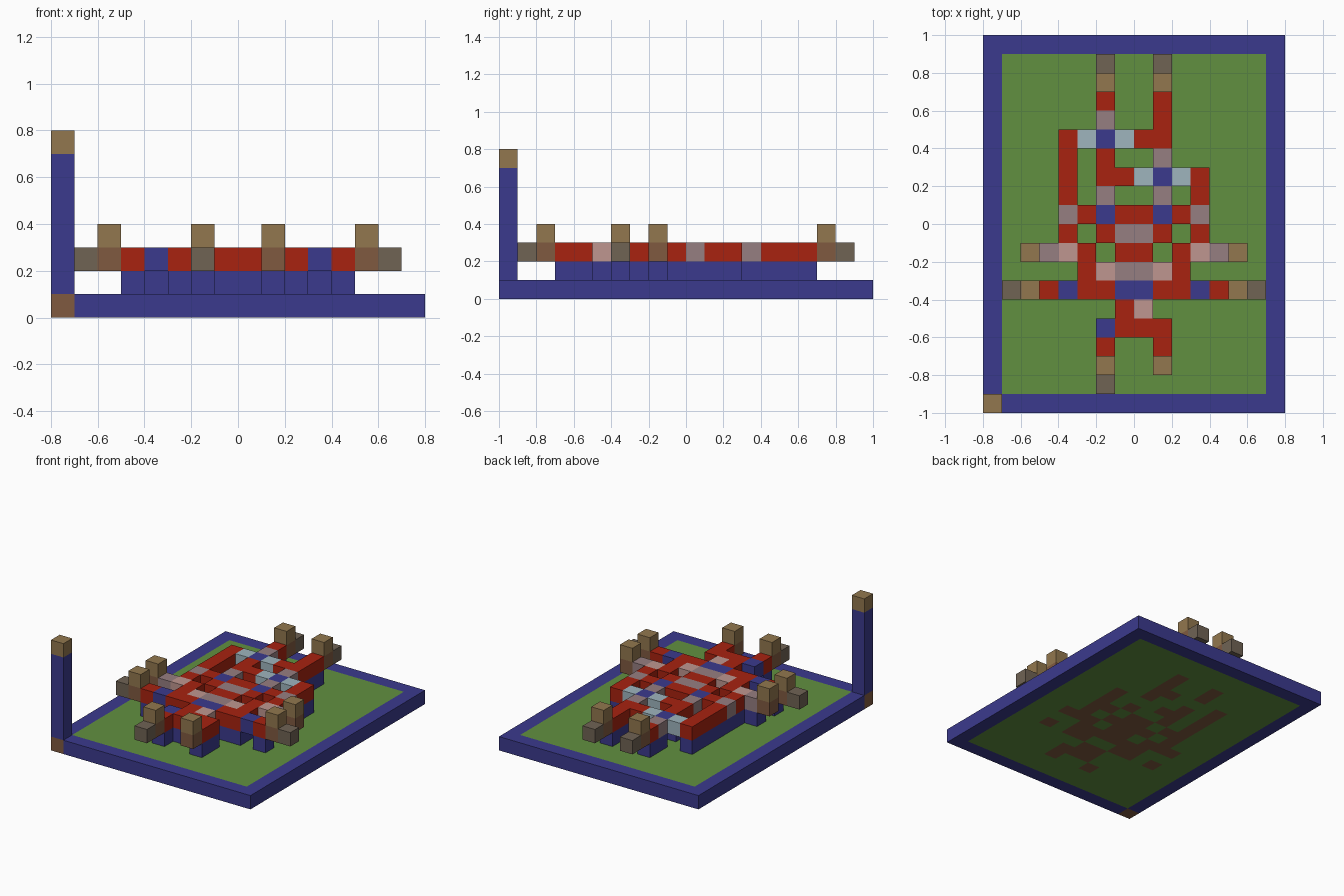
import bpy
import bmesh
from mathutils import Vector

if "Cube" in bpy.data.objects:
    bpy.data.objects.remove(bpy.data.objects["Cube"], do_unlink=True)

CELL = 0.1


def linear(c):
    c /= 255
    return c / 12.92 if c <= 0.04045 else ((c + 0.055) / 1.055) ** 2.4


def material(name, hexcode):
    mat = bpy.data.materials.new(name)
    mat.use_nodes = True
    rgba = [linear(v) for v in bytes.fromhex(hexcode)] + [1]
    mat.diffuse_color = rgba
    mat.node_tree.nodes["Principled BSDF"].inputs["Base Color"].default_value = rgba
    return mat


BLUE = material("deep blue", "3b3a8d")
RED = material("brick red", "a82210")
GREEN = material("grass green", "619040")
WOOD = material("wood brown", "805a40")
TAN = material("tan", "92774e")
GREY = material("grey brown", "706354")
MAUVE = material("mauve", "967e81")
PINK = material("dusty pink", "bf9690")
PALE = material("pale blue", "9fb5be")

# Every block is stored as grid position -> (part, material)
blocks = {}


def fill(part, mat, x, y, z, mirror=False):
    """Fill inclusive block ranges, optionally on both sides of x = 0."""
    for i in range(x[0], x[1] + 1):
        for j in range(y[0], y[1] + 1):
            for k in range(z[0], z[1] + 1):
                blocks[i, j, k] = (part, mat)
                if mirror:
                    blocks[-1 - i, j, k] = (part, mat)


def bars(part, runs, mirror=False):
    """Red bars of the body layer, each given by its x and y range."""
    for x0, x1, y0, y1 in runs:
        fill(part, RED, (x0, x1), (y0, y1), (2, 2), mirror)


def spots(part, mat, places, mirror=False):
    """Single coloured blocks of the body layer."""
    for i, j in places:
        fill(part, mat, (i, i), (j, j), (2, 2), mirror)


# Tray: blue rim around a green floor
fill("tray_rim", BLUE, (-8, 7), (-10, 9), (0, 0))
fill("floor", GREEN, (-7, 6), (-9, 8), (0, 0))

# Torso: mirrored bars with coloured blocks set into them
bars("torso", [(0, 3, 0, 0), (3, 3, -1, -1), (1, 1, -1, -1), (0, 0, -3, -1),
               (0, 2, -3, -3), (2, 2, -4, -2)], mirror=True)
spots("torso", MAUVE, [(3, 0), (0, -1), (0, -3)], mirror=True)
spots("torso", PINK, [(1, -3)], mirror=True)
spots("torso", BLUE, [(1, 0)], mirror=True)

# Side limbs
bars("side_limbs", [(3, 4, -2, -2), (0, 4, -4, -4)], mirror=True)
spots("side_limbs", MAUVE, [(4, -2)], mirror=True)
spots("side_limbs", PINK, [(3, -2)], mirror=True)
spots("side_limbs", BLUE, [(3, -4), (0, -4)], mirror=True)

# Front limbs, joined by a neck
bars("front_limbs", [(-1, 0, -5, -5), (-2, 1, -6, -6)])
bars("front_limbs", [(1, 1, -7, -7)], mirror=True)
spots("front_limbs", PINK, [(0, -5)])
spots("front_limbs", BLUE, [(-2, -6)])

# Back limbs: mirrored ends, then the uneven circuits leading to them
bars("back_limbs", [(1, 1, 5, 6)], mirror=True)
bars("right_circuit", [(-4, -4, 1, 4), (-2, -2, 1, 4), (-1, -1, 2, 2)])
bars("left_circuit", [(0, 1, 4, 4), (1, 1, 1, 3), (3, 3, 1, 2)])
spots("back_limbs", MAUVE, [(-2, 5)])
spots("right_circuit", MAUVE, [(-2, 1)])
spots("left_circuit", MAUVE, [(1, 3), (1, 1)])
spots("right_circuit", PALE, [(-3, 4), (-1, 4)])
spots("left_circuit", PALE, [(0, 2), (2, 2)])
spots("right_circuit", BLUE, [(-2, 4)])
spots("left_circuit", BLUE, [(1, 2)])

# Supports and wooden footings below the red, mauve and pink blocks
for (i, j, k), (part, mat) in list(blocks.items()):
    if k == 2 and mat in (RED, MAUVE, PINK):
        fill("supports", BLUE, (i, i), (j, j), (1, 1))
        fill("footings", WOOD, (i, i), (j, j), (0, 0))

# Limb ends: wooden ankle, raised tan knob and grey toes
for i, j in [(1, 7), (5, -2), (5, -4), (1, -8)]:
    spots("ankles", WOOD, [(i, j)], mirror=True)
    fill("knobs", TAN, (i, i), (j, j), (3, 3), mirror=True)
spots("toes", GREY, [(1, 8), (6, -4)], mirror=True)
spots("toes", GREY, [(-2, -9)])

# Corner post with wooden foot and tan cap
for part, mat, z in [("post_foot", WOOD, (0, 0)), ("post", BLUE, (1, 6)),
                     ("post_cap", TAN, (7, 7))]:
    fill(part, mat, (-8, -8), (-10, -10), z)


def build(part):
    """Make one object from the exposed faces of a part's blocks."""
    mesh = bpy.data.meshes.new(part)
    cells = {p: mat for p, (name, mat) in blocks.items() if name == part}
    palette = list(dict.fromkeys(cells.values()))
    for mat in palette:
        mesh.materials.append(mat)
    bm = bmesh.new()
    for pos, mat in cells.items():
        middle = Vector(pos) + Vector((0.5, 0.5, 0.5))
        for axis in range(3):
            for sign in (-1, 1):
                n = Vector((0, 0, 0))
                n[axis] = sign
                if tuple(int(a + b) for a, b in zip(pos, n)) in blocks:
                    continue
                u = Vector((0, 0, 0))
                u[(axis + 1) % 3] = 1
                v = n.cross(u)
                verts = [bm.verts.new((middle + (n + a * u + b * v) / 2) * CELL)
                         for a, b in ((-1, -1), (1, -1), (1, 1), (-1, 1))]
                bm.faces.new(verts).material_index = palette.index(mat)
    bmesh.ops.remove_doubles(bm, verts=bm.verts, dist=CELL / 100)
    bm.to_mesh(mesh)
    bm.free()
    bpy.context.collection.objects.link(bpy.data.objects.new(part, mesh))


for part in sorted({name for name, _ in blocks.values()}):
    build(part)
